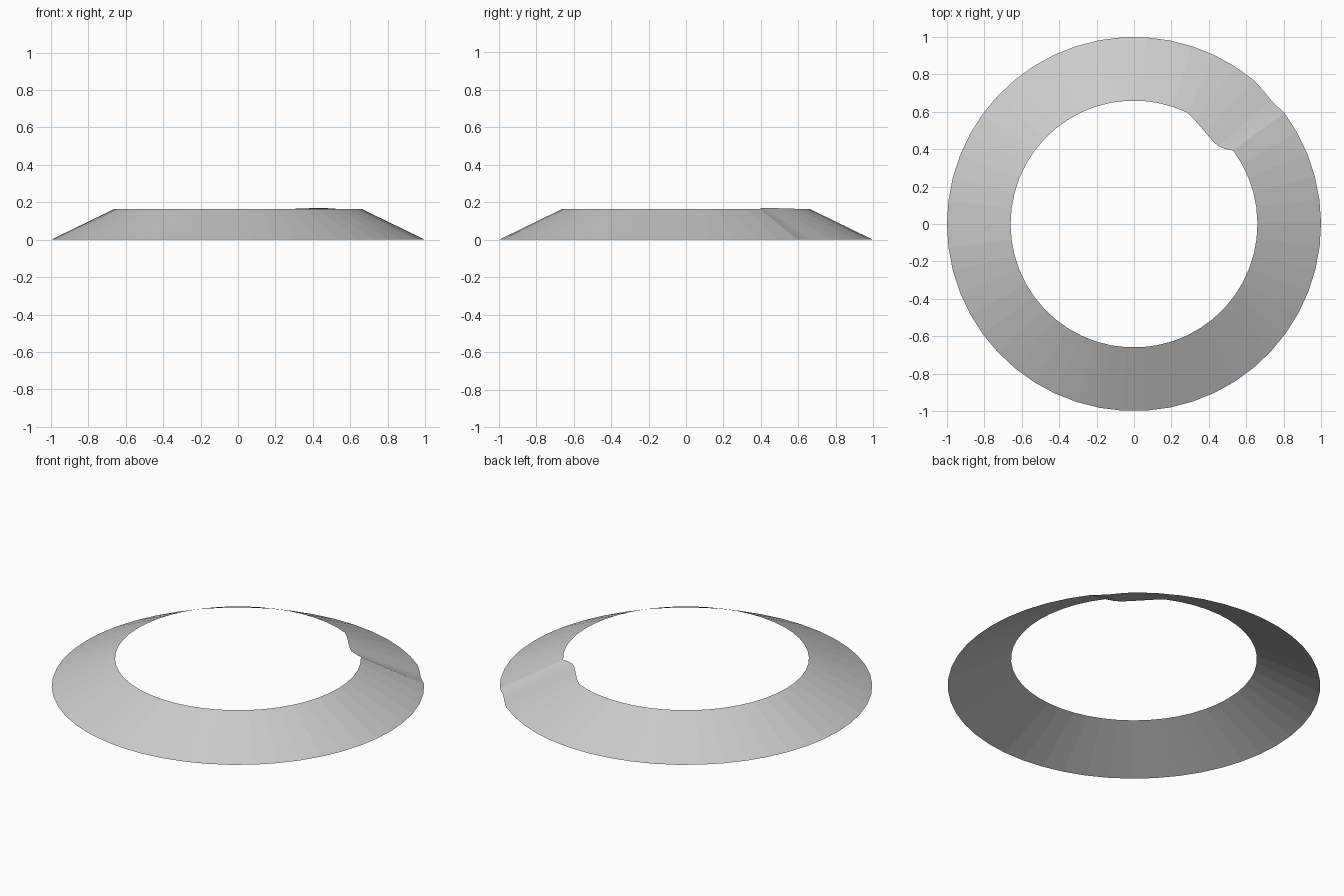
import bpy, bmesh
from math import cos, sin, radians

cube = bpy.data.objects.get("Cube")
if cube:
    bpy.data.objects.remove(cube, do_unlink=True)

OUTER, INNER, HEIGHT = 1.0, 0.66, 0.165
STEPS = 46
START, END = 64.6, 396.5

grey = bpy.data.materials.new("light_grey")
grey.use_nodes = True
colour = (0.6, 0.6, 0.6, 1)
grey.diffuse_color = colour
grey.node_tree.nodes["Principled BSDF"].inputs["Base Color"].default_value = colour

# Regular part of the sloping ring: pairs of outer and inner rim points
pairs = []
for i in range(STEPS + 1):
    a = radians(START + (END - START) * i / STEPS)
    c, s = cos(a), sin(a)
    pairs.append(((OUTER * c, OUTER * s, 0), (INNER * c, INNER * s, HEIGHT)))

# Folded notch that closes the ring
pairs += [
    ((0.765, 0.63, 0), (0.485, 0.402, 0.168)),
    ((0.735, 0.66, 0), (0.45, 0.417, 0.17)),
    ((0.69, 0.715, 0), (0.42, 0.445, 0.17)),
    ((0.64, 0.77, 0), (0.375, 0.497, 0.168)),
    ((0.54, 0.842, 0), (0.33, 0.55, 0.166)),
]

# Open skirt made of one band of faces
bm = bmesh.new()
rims = [(bm.verts.new(o), bm.verts.new(n)) for o, n in pairs]
for (o1, n1), (o2, n2) in zip(rims, rims[1:] + rims[:1]):
    bm.faces.new((o1, o2, n2, n1))
mesh = bpy.data.meshes.new("sloping_ring")
bm.to_mesh(mesh)
bm.free()
mesh.materials.append(grey)
ring = bpy.data.objects.new("sloping_ring", mesh)
bpy.context.collection.objects.link(ring)
